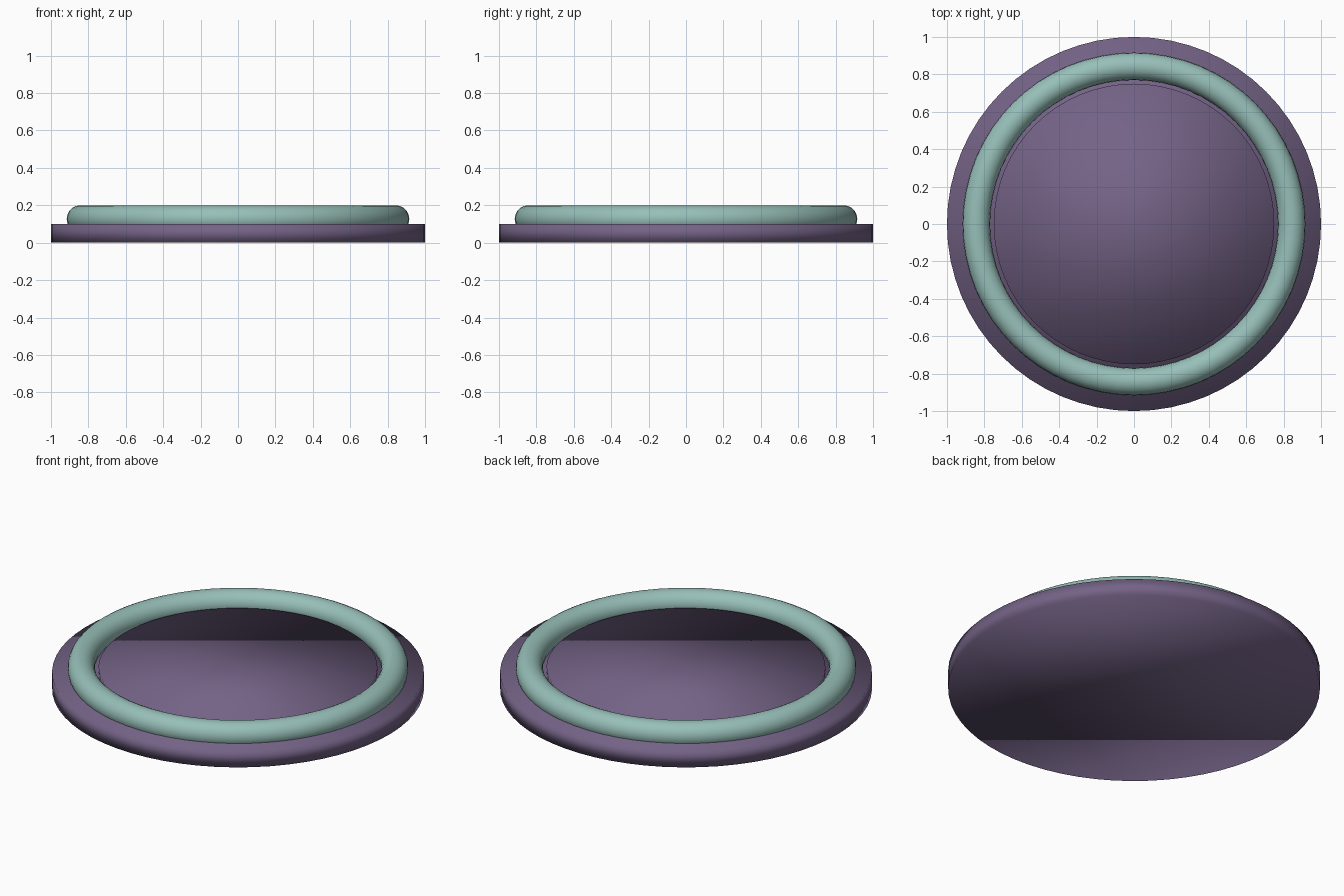
import bpy

if "Cube" in bpy.data.objects:
    bpy.data.objects.remove(bpy.data.objects["Cube"])


def material(name, rgb):
    m = bpy.data.materials.new(name)
    m.diffuse_color = (*rgb, 1.0)
    m.use_nodes = True
    m.node_tree.nodes["Principled BSDF"].inputs["Base Color"].default_value = m.diffuse_color
    return m


purple = material("dusty purple", (0.175, 0.125, 0.24))
teal = material("pale teal", (0.31, 0.52, 0.48))


def finish(name, mat):
    ob = bpy.context.object
    ob.name = name
    ob.data.materials.append(mat)
    bpy.ops.object.shade_smooth()  # soft shading runs over the rims too
    return ob


def disc(name, radius, z0, z1, mat):
    bpy.ops.mesh.primitive_cylinder_add(
        vertices=64, radius=radius, depth=z1 - z0, location=(0, 0, (z0 + z1) / 2))
    return finish(name, mat)


# Wide base plate and the slightly raised centre plate
disc("base_plate", 1.0, 0.0, 0.10, purple)
disc("centre_plate", 0.75, 0.05, 0.13, purple)

# Round ring resting in the base plate
bpy.ops.mesh.primitive_torus_add(
    major_segments=64, minor_segments=20, major_radius=0.843,
    minor_radius=0.073, location=(0, 0, 0.127))
finish("rim_ring", teal)
